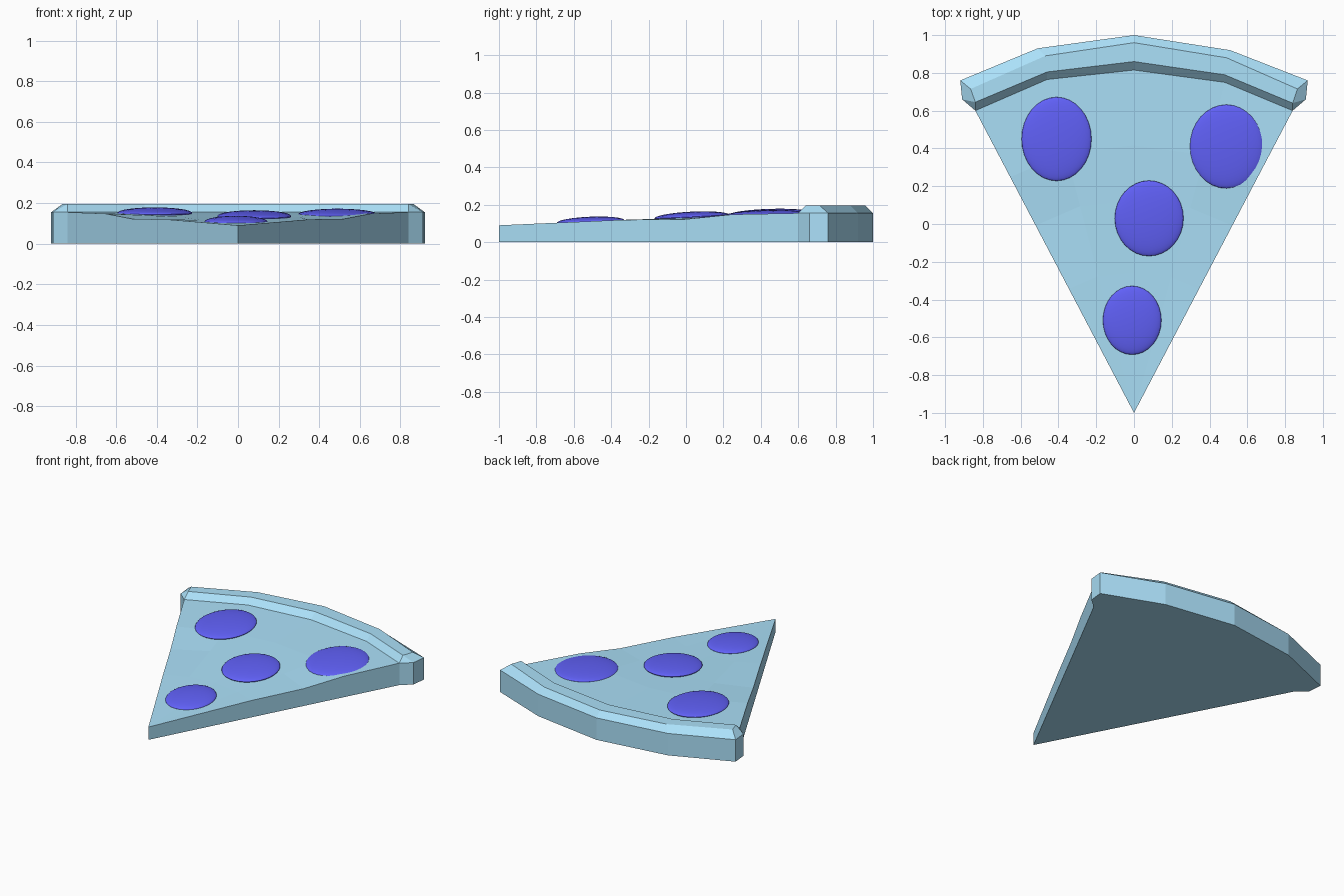
import bpy, bmesh
from mathutils import Vector

if "Cube" in bpy.data.objects:
    bpy.data.objects.remove(bpy.data.objects["Cube"])


def material(name, rgb):
    m = bpy.data.materials.new(name)
    m.diffuse_color = (*rgb, 1)
    m.use_nodes = True
    m.node_tree.nodes["Principled BSDF"].inputs["Base Color"].default_value = m.diffuse_color
    return m


DOUGH = material("dough_blue", (0.41, 0.75, 0.95))
TOPPING = material("topping_blue", (0.12, 0.12, 0.95))


def build(name, faces, mat):
    """Make a flat-shaded object from a list of corner-point faces."""
    bm = bmesh.new()
    for f in faces:
        bm.faces.new([bm.verts.new(p) for p in f])
    bmesh.ops.remove_doubles(bm, verts=bm.verts, dist=1e-4)
    bmesh.ops.recalc_face_normals(bm, faces=bm.faces)
    me = bpy.data.meshes.new(name)
    bm.to_mesh(me)
    bm.free()
    me.materials.append(mat)
    ob = bpy.data.objects.new(name, me)
    bpy.context.collection.objects.link(ob)
    return ob


def at(points, z):
    return [Vector((x, y, z)) for x, y in points]


RIM, TOP = 0.155, 0.195
inner = [(-.84, .60), (-.46, .765), (0, .815), (.48, .75), (.84, .60)]
top_in = [(-.84, .645), (-.46, .805), (0, .86), (.48, .79), (.84, .64)]
top_out = [(-.865, .715), (-.47, .89), (0, .96), (.49, .88), (.865, .715)]
outer = [(-.92, .76), (-.51, .93), (0, 1.0), (.51, .92), (.92, .76)]

# Crust: bevelled band swept along the arc, open where it meets the slice
loops = [at(inner, 0), at(outer, 0), at(outer, RIM),
         at(top_out, TOP), at(top_in, TOP), at(inner, RIM)]
faces = []
for a, b in zip(loops, loops[1:]):
    faces += [[a[i], a[i + 1], b[i + 1], b[i]] for i in range(4)]
# Crust ends with a chamfered corner overhanging the slice
for i, side in ((0, (-.91, .66)), (4, (.91, .66))):
    s0, s1 = at([side], 0)[0], at([side], RIM)[0]
    in0, out0, out1, t_out, t_in, in1 = [l[i] for l in loops]
    faces += [[in0, s0, s1, in1], [s0, out0, out1, s1], [in0, s0, out0],
              [in1, s1, t_in], [s1, out1, t_out, t_in]]
build("crust", faces, DOUGH)

# Slice: rows shrinking towards the tip, (fraction, edge height, middle height)
tip = Vector((0, -1, 0))
profile = [(1, .155, .155), (.78, .148, .145), (.62, .122, .132), (.41, .119, .117)]
rows = []
for t, edge, mid in profile:
    row = [tip.lerp(p, t) for p in at(inner, 0)]
    for i, p in enumerate(row):
        p.z = edge if i in (0, 4) else mid
    rows.append(row)
faces = []
rows.append([Vector((0, -1, .09))] * 5)


def floor(p):
    return Vector((p.x, p.y, 0))


for a, b in zip(rows, rows[1:]):
    last = b is rows[-1]
    for i in range(4):
        faces.append([a[i], a[i + 1], b[0]] if last else [a[i], a[i + 1], b[i + 1], b[i]])
    for i in (0, 4):
        faces.append([a[i], b[i], floor(b[i]), floor(a[i])])
base = [floor(p) for p in rows[0]]
faces += [[base[i], base[i + 1], tip] for i in range(4)]
slab = build("slice", faces, DOUGH)

# Toppings: flattened domes lying along the slope
for n, (x, y, z, rx, ry, tilt) in enumerate([
        (-.41, .45, .151, .185, .222, .03),
        (.49, .41, .144, .195, .222, .04),
        (.08, .03, .136, .182, .20, .05),
        (-.01, -.51, .109, .155, .182, .04)]):
    bpy.ops.mesh.primitive_uv_sphere_add(segments=32, ring_count=16, radius=1,
                                         location=(x, y, z), rotation=(tilt, 0, 0))
    ob = bpy.context.object
    ob.name = f"topping_{n + 1}"
    ob.scale = (rx, ry, .027)
    ob.data.materials.append(TOPPING)
    bpy.ops.object.shade_smooth()
